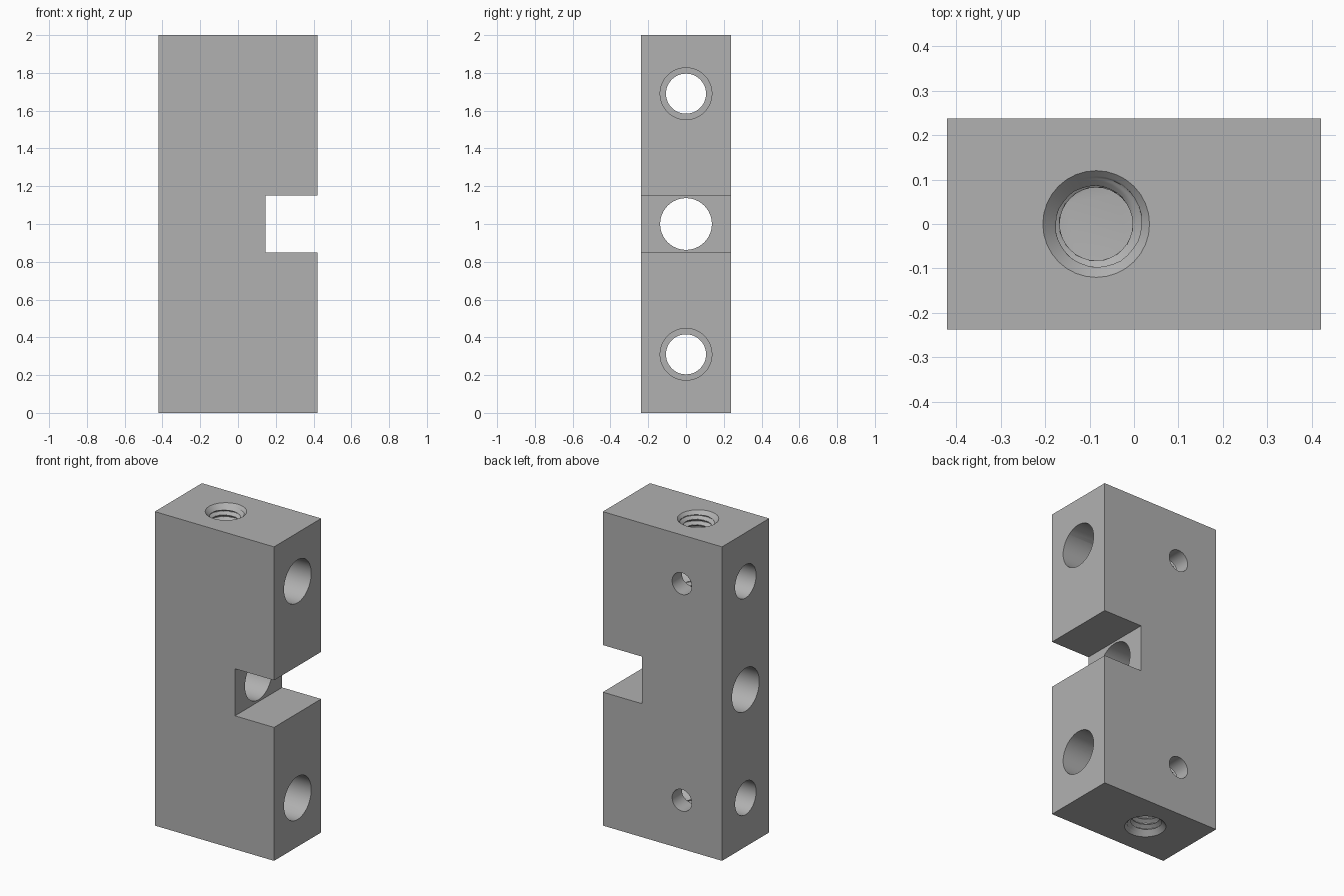
import bpy, bmesh, math
from mathutils import Matrix

default = bpy.data.objects.get("Cube")
if default:
    bpy.data.objects.remove(default, do_unlink=True)

WIDTH, DEPTH, HEIGHT = 0.84, 0.474, 2.0
BORE_Z = (0.31, 1.69)

metal = bpy.data.materials.new("plain grey metal")
grey = (0.44, 0.44, 0.44, 1)
metal.use_nodes = True
metal.diffuse_color = grey
metal.node_tree.nodes["Principled BSDF"].inputs["Base Color"].default_value = grey


def make_object(name, bm):
    bmesh.ops.recalc_face_normals(bm, faces=bm.faces)
    mesh = bpy.data.meshes.new(name)
    bm.to_mesh(mesh)
    bm.free()
    mesh.materials.append(metal)
    obj = bpy.data.objects.new(name, mesh)
    bpy.context.collection.objects.link(obj)
    return obj


def box(name, lo, hi):
    bm = bmesh.new()
    bmesh.ops.create_cube(bm, size=1)
    for v in bm.verts:
        v.co = [(a + b) / 2 + c * (b - a) for a, b, c in zip(lo, hi, v.co)]
    return make_object(name, bm)


def cylinder(name, axis, start, end, radius, centre):
    """Cylinder along X or Y, running from start to end on that axis."""
    bm = bmesh.new()
    turn = Matrix.Rotation(math.pi / 2, 4, "Y" if axis == "X" else "X")
    bmesh.ops.create_cone(bm, cap_ends=True, segments=48, radius1=radius,
                          radius2=radius, depth=end - start,
                          matrix=Matrix.Translation(centre) @ turn)
    shift = (start + end) / 2
    offset = (shift, 0, 0) if axis == "X" else (0, shift, 0)
    bmesh.ops.translate(bm, verts=bm.verts, vec=offset)
    return make_object(name, bm)


def thread(name, x, floor):
    """Helical thread with a chamfered mouth, opening on the top face."""
    minor, major, mouth, pitch = 0.082, 0.105, 0.12, 0.035
    segments, step = 32, pitch / 16
    rows = math.ceil((HEIGHT - floor) / step) + 4
    bm = bmesh.new()
    rings = []
    for k in range(rows):
        z = floor + k * step
        ring = []
        for s in range(segments):
            phase = (z / pitch - s / segments) % 1
            wave = 1 - abs(2 * phase - 1)
            r = minor + (major - minor) * min(1, max(0, 1.3 * wave - 0.15))
            r = minor if k == 0 else max(r, mouth - (HEIGHT - z))
            a = math.tau * s / segments
            ring.append(bm.verts.new((x + r * math.cos(a), r * math.sin(a), z)))
        rings.append(ring)
    for low, high in zip(rings, rings[1:]):
        for s in range(segments):
            t = (s + 1) % segments
            bm.faces.new((low[s], low[t], high[t], high[s]))
    bm.faces.new(rings[0])
    bm.faces.new(rings[-1])
    return make_object(name, bm)


# Main block
half_x, half_y = WIDTH / 2, DEPTH / 2
block = box("clamp_block", (-half_x, -half_y, 0), (half_x, half_y, HEIGHT))

# Side notch and the wide central bore
cutters = [box("notch_cutter", (0.145, -1, 0.85), (1, 1, 1.15)),
           cylinder("centre_bore_cutter", "X", -1, 1, 0.137, (0, 0, 1))]

# Stepped cross bores, each met by a small blind hole from the back
for z in BORE_Z:
    cutters.append(cylinder("bore_cutter", "X", -1, 1, 0.106, (0, 0, z)))
    cutters.append(cylinder("counterbore_cutter", "X", -0.22, 1, 0.137, (0, 0, z)))
    cutters.append(cylinder("back_hole_cutter", "Y", 0, 1, 0.069, (-0.137, 0, z)))

# Threaded holes in both ends
for turned in (False, True):
    cutter = thread("thread_cutter", -0.085, 1.45)
    if turned:
        cutter.data.transform(Matrix.Translation((0, 0, HEIGHT))
                              @ Matrix.Rotation(math.pi, 4, "X"))
    cutters.append(cutter)

bpy.context.view_layer.objects.active = block
for cutter in cutters:
    cutter.hide_render = True
    cut = block.modifiers.new(cutter.name, "BOOLEAN")
    cut.operation = "DIFFERENCE"
    cut.solver = "EXACT"
    cut.object = cutter
    bpy.ops.object.modifier_apply(modifier=cut.name)
    bpy.data.objects.remove(cutter, do_unlink=True)

# Smooth bores with crisp edges
bpy.ops.object.select_all(action="DESELECT")
block.select_set(True)
bpy.ops.object.shade_smooth_by_angle(angle=math.radians(30))
